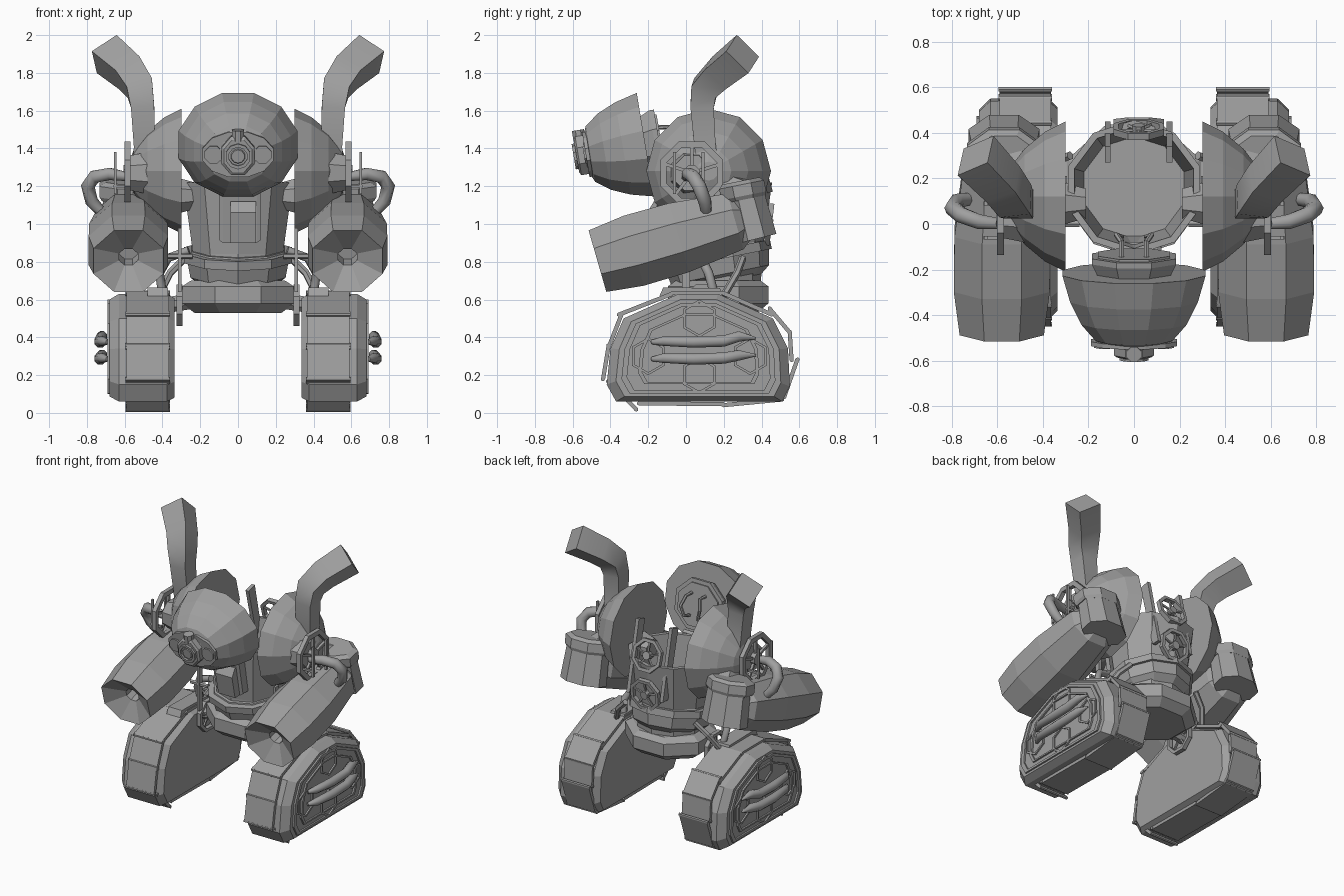
import bpy, bmesh, math
from mathutils import Vector

cube = bpy.data.objects.get("Cube")
if cube:
    bpy.data.objects.remove(cube)

GREY = bpy.data.materials.new("plain grey")
GREY.use_nodes = True
GREY.diffuse_color = (0.35, 0.35, 0.35, 1)
GREY.node_tree.nodes["Principled BSDF"].inputs["Base Color"].default_value = (0.35, 0.35, 0.35, 1)


def loft(name, rings, closed=False, mirror=False, smooth=False):
    """Skin a list of equal rings of points, capped unless closed."""
    bm = bmesh.new()
    rows = [[bm.verts.new(p) for p in ring] for ring in rings]
    n = len(rows[0])
    for a, b in zip(rows, rows[1:] + (rows[:1] if closed else [])):
        for i in range(n):
            j = (i + 1) % n
            bm.faces.new((a[i], a[j], b[j], b[i]))
    if not closed:
        bm.faces.new(rows[0][::-1])
        bm.faces.new(rows[-1])
    bmesh.ops.recalc_face_normals(bm, faces=bm.faces)
    mesh = bpy.data.meshes.new(name)
    bm.to_mesh(mesh)
    bm.free()
    mesh.materials.append(GREY)
    if smooth:
        mesh.polygons.foreach_set("use_smooth", [True] * len(mesh.polygons))
        mesh.set_sharp_from_angle(angle=math.radians(50))
    ob = bpy.data.objects.new(name, mesh)
    bpy.context.collection.objects.link(ob)
    if mirror:
        ob.modifiers.new("Mirror", 'MIRROR').use_mirror_merge = False
    return ob


def frame(axis):
    z = Vector(axis).normalized()
    ref = Vector((0, 0, 1)) if abs(z.z) < 0.9 else Vector((0, 1, 0))
    x = ref.cross(z).normalized()
    return x, z.cross(x), z


def lathe(name, profile, n, loc, axis, sx=1, sy=1, phase=0.5, **kw):
    """Turn (radius, height) pairs round an axis."""
    x, y, z = frame(axis)
    rings = []
    for r, h in profile:
        angles = [2 * math.pi * (i + phase) / n for i in range(n)]
        rings.append([Vector(loc) + x * (r * sx * math.cos(a)) + y * (r * sy * math.sin(a)) + z * h
                      for a in angles])
    return loft(name, rings, **kw)


def tube(name, path, radii, n=6, **kw):
    """Sweep a polygon along a path with a radius at each point."""
    pts = [Vector(p) for p in path]
    if not isinstance(radii, (list, tuple)):
        radii = [radii] * len(pts)
    x, rings = None, []
    for i, p in enumerate(pts):
        t = (pts[min(i + 1, len(pts) - 1)] - pts[max(i - 1, 0)]).normalized()
        x = frame(t)[0] if x is None else (x - t * x.dot(t)).normalized()
        y = t.cross(x)
        angles = [2 * math.pi * (k + 0.5) / n for k in range(n)]
        rings.append([p + (x * math.cos(a) + y * math.sin(a)) * radii[i] for a in angles])
    return loft(name, rings, **kw)


def hull(name, outline, sections, centre=(0, 0), **kw):
    """Extrude a side outline along x through (x, scale) sections."""
    cy, cz = centre
    return loft(name, [[(x, cy + (y - cy) * s, cz + (z - cz) * s) for y, z in outline]
                       for x, s in sections], **kw)


def box(name, x0, x1, y0, y1, z0, z1, **kw):
    return hull(name, [(y0, z0), (y1, z0), (y1, z1), (y0, z1)], [(x0, 1), (x1, 1)], **kw)


def fan(name, loc, axis, r, n=8, spokes=5, **kw):
    """Open wheel with a rim, hub and spokes."""
    lathe(name + "_rim", [(r, 0), (r, .03), (r * .8, .03), (r * .8, 0)], n, loc, axis, closed=True, **kw)
    lathe(name + "_hub", [(r * .25, -.005), (r * .25, .035)], n, loc, axis, **kw)
    x, y, z = frame(axis)
    c = Vector(loc) + z * .015
    for i in range(spokes):
        a = 2 * math.pi * i / spokes + .3
        d = x * math.cos(a) + y * math.sin(a)
        tube(name + "_spoke", [c + d * r * .2, c + d * r * .85], r * .07, 4, **kw)


# Torso: open cockpit tub, belt, skirt and pelvis
lathe("torso", [(.2, .64), (.245, .7), (.25, .84), (.305, 1.22), (.275, 1.22), (.23, .92)],
      10, (0, .16, 0), (0, 0, 1), 1, .97)
lathe("belt", [(.3, 0), (.3, .05), (.25, .05), (.25, 0)], 10, (0, .16, .81), (0, -.2, 1), closed=True)
lathe("skirt", [(.2, -.13), (.265, -.08), (.28, 0), (.26, .06)], 10, (0, .165, .81), (0, -.2, 1))
lathe("pelvis", [(.25, .53), (.32, .58), (.32, .67), (.27, .7)], 8, (0, .17, 0), (0, 0, 1), 1, .9)

# Chest hatch with its block
hull("chest_frame", [(-.115, .9), (-.17, 1.18), (-.1, 1.18), (-.05, .9)],
     [(-.1, .9), (-.08, 1), (.1, 1), (.12, .9)], (-.1, 1.05))
hull("chest_block", [(-.17, .9), (-.205, 1.06), (-.17, 1.12), (-.08, 1.12), (-.08, .9)], [(-.04, 1), (.095, 1)])

# Back of the torso: two fans between guard bars that lean forward
fan("upper_fan", (.02, .4, 1.27), (0, .96, .28), .12)
fan("lower_fan", (.02, .425, 1.0), (0, 1, -.12), .12)
for x in (-.115, .155):
    hull("back_bar", [(.39, .98), (.45, .98), (.34, 1.48), (.27, 1.46)], [(x - .013, 1), (x + .013, 1)])

# Head hatch, tipped forward
C, D, U = Vector((0, -.215, 1.42)), Vector((0, -.986, -.165)), Vector((0, -.165, .986))


def on_head(x, up, out):
    return C + Vector((x, 0, 0)) + U * up + D * out


lathe("head_dome", [(.325, 0), (.29, .12), (.24, .22), (.175, .295), (.08, .33)], 12, C, D, 1, .885)
lathe("head_inner_panel", [(.2, -.075), (.2, -.05), (.17, .01)], 8, C, D, 1.0, .95)
lathe("head_inner_rim", [(.17, -.085), (.17, -.07)], 8, C, D, 1.0, .95)
for x in (-.055, .055):
    tube("grab_handle", [on_head(x, .08, -.07), on_head(x, .07, -.15), on_head(x * 1.4, 0, -.17),
                         on_head(x, -.07, -.15), on_head(x, -.08, -.07)], .012, 6)
lathe("eye_flange", [(.195, .30), (.195, .32)], 12, C, D, 1, .64)
lathe("eye_block", [(.1, .28), (.1, .36), (.085, .37)], 8, C, D, .95, 1.12)
lathe("eye_ring", [(.068, .36), (.068, .385), (.05, .385), (.05, .36)], 10, C, D, closed=True)
lathe("eye_lens", [(.042, .365), (.035, .38)], 10, C, D)
tube("eye_knob", [on_head(0, .08, .34), on_head(0, .135, .34)], .035, 8)
for x in (-.13, .13):
    lathe("eye_bolt", [(.05, .31), (.05, .33)], 8, on_head(x, 0, 0), D)
tube("head_hinge", [(-.12, -.15, 1.2), (.12, -.15, 1.2)], .025, 6)

# Shoulders and hubs
lathe("shoulder", [(.33, 0), (.285, .09), (.21, .18), (.12, .25), (.05, .275)], 12,
      (.3, .12, 1.28), (1, 0, 0), phase=0, mirror=True)
lathe("shoulder_hub", [(.1, 0), (.07, .1)], 8, (.31, .09, 1.15), (-1, 0, 0), mirror=True)
fan("shoulder_fan", (.57, .03, 1.27), (1, 0, 0), .18, mirror=True)
lathe("fan_backing", [(.12, 0), (.1, .09)], 8, (.48, .03, 1.27), (1, 0, 0), mirror=True)
for y in (-.06, .09):
    tube("fan_bar", [(.65, y, 1.16), (.65, y, 1.38)], .011, 4, mirror=True)
    tube("fan_bar_mount", [(.57, y, 1.2), (.66, y, 1.2)], .011, 4, mirror=True)
tube("side_hook", [(.58, .0, 1.25), (.68, .01, 1.265), (.76, .04, 1.25), (.795, .07, 1.2),
                   (.775, .1, 1.12), (.72, .11, 1.06)], [.025, .035, .037, .037, .035, .028],
     8, mirror=True, smooth=True)

# Exhaust stacks
tube("exhaust", [(.5, .13, 1.2), (.495, .1, 1.42), (.505, .085, 1.62), (.52, .1, 1.72),
                 (.575, .175, 1.8), (.695, .3, 1.9)], [.078, .08, .087, .1, .108, .118],
     4, mirror=True, smooth=True)

# Cannon forearms with funnel muzzles
lathe("forearm", [(.12, -.02), (.17, .04), (.21, .35), (.213, .6), (.187, .8), (.05, .72), (.05, .6)],
      8, (.58, .3, 1.025), (0, -.78, -.225), 1.07, .98, mirror=True)
lathe("elbow", [(.125, -.03), (.115, .2)], 8, (.57, .365, .95), (0, -.25, 1), 1.35, .95, mirror=True)
lathe("elbow_cap", [(.125, 0), (.135, .02), (.135, .08), (.11, .1)], 8, (.57, .31, 1.13), (0, -.2, 1),
      1.3, .97, mirror=True)
tube("elbow_link", [(.45, .15, 1.2), (.52, .3, 1.15)], .09, 8, mirror=True)

# Hip struts and wheels
fan("hip_wheel", (.295, .1, .57), (1, 0, 0), .12, mirror=True)
tube("hip_axle", [(.2, .1, .6), (.38, .1, .57)], .045, 8, mirror=True)
box("hip_bar", .3, .318, -.02, .02, .64, .98, mirror=True)
tube("hip_cross_bar", [(.24, 0, .83), (.38, 0, .83)], .015, 6, mirror=True)
tube("hip_hose", [(.26, .06, .86), (.37, .08, .82), (.415, .12, .74), (.4, .15, .63), (.39, .15, .58)],
     .024, 8, mirror=True, smooth=True)
tube("hip_strut", [(.28, .3, .82), (.36, .27, .74), (.42, .2, .62)], .02, 6, mirror=True)
hull("track_saddle", [(-.14, .62), (.2, .6), (.18, .66), (-.12, .665)], [(.37, 1), (.48, 1)], mirror=True)

# Track pods
POD = [(-.37, .06), (.51, .06), (.55, .14), (.54, .34), (.46, .5), (.17, .63), (-.04, .63),
       (-.33, .5), (-.4, .34), (-.42, .15)]
MID = (.07, .33)
hull("track_pod", POD, [(.335, .92), (.375, 1), (.63, 1), (.68, .9)], MID, mirror=True)


def pod_band(name, s0, s1, x):
    rings = [[(px, MID[0] + (y - MID[0]) * s, MID[1] + (z - MID[1]) * s) for y, z in POD]
             for px, s in ((.67, s0), (x, s0), (x, s1), (.67, s1))]
    loft(name, rings, closed=True, mirror=True)


pod_band("pod_outer_trim", .84, .78, .692)
pod_band("pod_inner_trim", .66, .62, .692)
for y, z in ((-.2, .3), (.07, .5), (.07, .2), (.34, .3)):
    lathe("pod_cell", [(.1, 0), (.1, .012), (.085, .012), (.085, 0)], 6, (.679, y, z), (1, 0, 0),
          closed=True, mirror=True)

# Horn-like side pipes
for z, lift in ((.375, .03), (.285, .02)):
    tube("side_pipe", [(.69, -.18, z), (.72, -.12, z + .005), (.73, .04, z), (.73, .2, z + .005),
                       (.72, .28, z + lift), (.71, .37, z + .02)], [.012, .027, .032, .032, .03, .006],
         8, mirror=True, smooth=True)

# Tread plates with end bars
TREADS = [((-.27, .01), (-.42, .16)), ((-.45, .18), (-.42, .36)), ((-.42, .35), (-.35, .53)),
          ((-.36, .53), (-.08, .64)), ((-.07, .645), (.2, .645)), ((.2, .645), (.46, .53)),
          ((.45, .56), (.56, .43)), ((.56, .43), (.57, .28)), ((.6, .28), (.53, .08)),
          ((.51, .06), (.2, .03)), ((.2, .035), (-.25, .04))]
for a, b in TREADS:
    a, b = Vector(a), Vector(b)
    d = (b - a).normalized()
    inward = Vector((d.y, -d.x)) * .022
    hull("tread_plate", [a, b, b + inward, a + inward], [(.365, 1), (.59, 1)], mirror=True)
    for p in (a, b):
        q = p + inward * .45
        tube("tread_bar", [(.36, q.x, q.y), (.595, q.x, q.y)], .011, 6, mirror=True)
